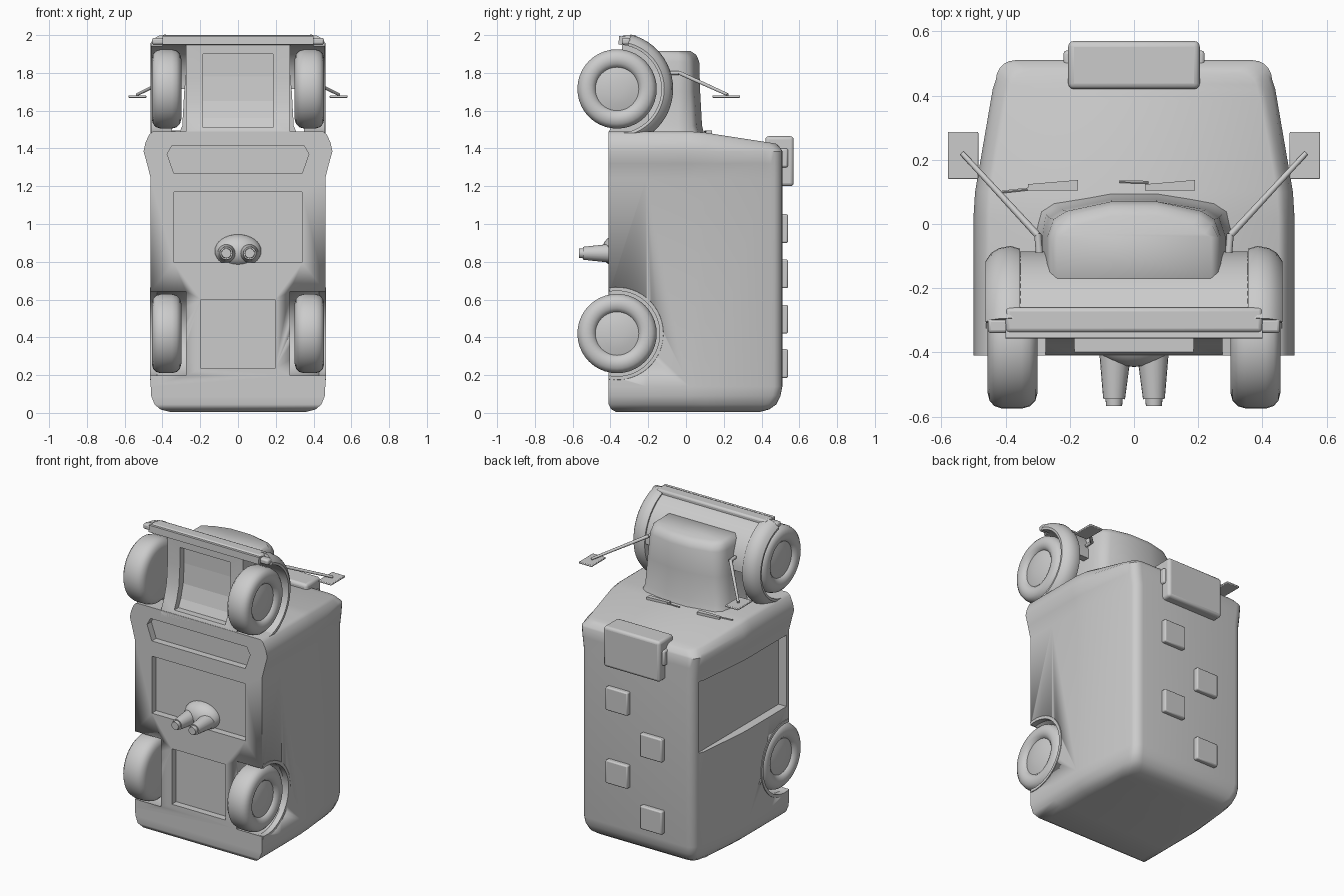
import bpy, bmesh, math
from mathutils import Vector

if "Cube" in bpy.data.objects:
    bpy.data.objects.remove(bpy.data.objects["Cube"])

grey = bpy.data.materials.new("plain_grey")
grey.diffuse_color = (0.6, 0.6, 0.6, 1)
grey.use_nodes = True
grey.node_tree.nodes["Principled BSDF"].inputs["Base Color"].default_value = grey.diffuse_color


def finish(name, bm, smooth=35, bevel=0, segs=2):
    bmesh.ops.remove_doubles(bm, verts=bm.verts, dist=1e-5)
    bmesh.ops.recalc_face_normals(bm, faces=bm.faces)
    me = bpy.data.meshes.new(name)
    bm.to_mesh(me)
    bm.free()
    ob = bpy.data.objects.new(name, me)
    bpy.context.collection.objects.link(ob)
    me.materials.append(grey)
    if bevel:
        m = ob.modifiers.new("bevel", 'BEVEL')
        m.width, m.segments, m.limit_method = bevel, segs, 'ANGLE'
    if smooth:
        bpy.ops.object.select_all(action='DESELECT')
        ob.select_set(True)
        bpy.context.view_layer.objects.active = ob
        bpy.ops.object.shade_smooth_by_angle(angle=math.radians(smooth))
    return ob


def loft(name, rings, **kw):
    """Skin closed rings; caps are strips between mirrored halves."""
    bm = bmesh.new()
    vs = [[bm.verts.new(p) for p in r] for r in rings]
    n = len(vs[0])
    for a, b in zip(vs, vs[1:]):
        for i in range(n):
            j = (i + 1) % n
            bm.faces.new((a[i], a[j], b[j], b[i]))
    for r in (vs[0], vs[-1]):
        for i in range(n // 2 - 1):
            bm.faces.new((r[i], r[i + 1], r[n - 2 - i], r[n - 1 - i]))
    return finish(name, bm, **kw)


def box(name, x0, x1, y0, y1, z0, z1, **kw):
    return loft(name, [[(x0, y0, z), (x0, y1, z), (x1, y1, z), (x1, y0, z)] for z in (z0, z1)], **kw)


def extrude_x(name, pts, x0, x1, **kw):
    bm = bmesh.new()
    f = bm.faces.new([bm.verts.new((x0, y, z)) for y, z in pts])
    r = bmesh.ops.extrude_face_region(bm, geom=[f])
    bmesh.ops.translate(bm, vec=(x1 - x0, 0, 0), verts=[v for v in r['geom'] if isinstance(v, bmesh.types.BMVert)])
    return finish(name, bm, **kw)


def lathe(name, sec, cy, cz, side=1, a0=0, a1=360, n=40, closed=False, **kw):
    """Turn an (r, x) section about a crosswise axis."""
    bm = bmesh.new()
    rows = []
    for k in range(n + 1):
        a = math.radians(a0 + (a1 - a0) * k / n)
        rows.append([bm.verts.new((side * x, cy + r * math.cos(a), cz + r * math.sin(a))) for r, x in sec])
    m = len(sec)
    for a, b in zip(rows, rows[1:]):
        for i in range(m if closed else m - 1):
            j = (i + 1) % m
            bm.faces.new((a[i], a[j], b[j], b[i]))
    if closed:
        bm.faces.new(rows[0])
        bm.faces.new(rows[-1])
    bmesh.ops.dissolve_degenerate(bm, dist=1e-6, edges=bm.edges)
    return finish(name, bm, **kw)


def rod(name, p, q, r0, r1, n=12):
    p, q = Vector(p), Vector(q)
    bm = bmesh.new()
    bmesh.ops.create_cone(bm, cap_ends=True, segments=n, radius1=r0, radius2=r1, depth=(q - p).length)
    bm.transform((q - p).to_track_quat('Z', 'Y').to_matrix().to_4x4())
    bmesh.ops.translate(bm, vec=(p + q) / 2, verts=bm.verts)
    return finish(name, bm)


def cut(target, cutter):
    m = target.modifiers.new("cut", 'BOOLEAN')
    m.operation, m.object, m.solver = 'DIFFERENCE', cutter, 'EXACT'
    cutter.hide_render = True
    cutter.hide_set(True)


# main body: sections stacked from tail to windscreen
def section(w, wt, y0, y1, z, slope=0.0):
    half = [(w, y0), (w, y0 + 0.2), (w, 0.02), (w * 0.99, 0.1)]
    half += [(wt + 0.02, y1 - 0.09)]
    for k in range(6):
        a = math.radians(90 * k / 5)
        half.append((wt - 0.05 + 0.06 * math.cos(a), y1 - 0.06 + 0.06 * math.sin(a)))
    pts = half + [(-x, y) for x, y in reversed(half)]
    return [(x, y, z - slope * max(0, (y - 0.06) / 0.44)) for x, y in pts]


body = loft("body", [
    section(0.36, 0.33, -0.37, 0.39, 0.005),
    section(0.41, 0.365, -0.395, 0.44, 0.018),
    section(0.442, 0.385, -0.41, 0.478, 0.045),
    section(0.46, 0.40, -0.41, 0.50, 0.09),
    section(0.462, 0.405, -0.41, 0.51, 0.14),
    section(0.462, 0.405, -0.41, 0.51, 1.24),
    section(0.482, 0.415, -0.41, 0.51, 1.32),
    section(0.50, 0.42, -0.41, 0.51, 1.385),
    section(0.49, 0.41, -0.41, 0.505, 1.43, 0.035),
    section(0.47, 0.39, -0.41, 0.49, 1.475, 0.062),
    section(0.45, 0.375, -0.41, 0.475, 1.49, 0.068)], smooth=40)

# underside recesses, side recess and rear wheel wells
cut(body, box("floor_recess_cutter", -0.34, 0.34, -0.5, -0.365, 0.795, 1.17, smooth=0))
cut(body, box("rear_recess_cutter", -0.195, 0.195, -0.5, -0.365, 0.235, 0.6, smooth=0))
cut(body, loft("front_recess_cutter", [[(-w, -0.5, z), (-w, -0.365, z), (w, -0.365, z), (w, -0.5, z)]
                                       for w, z in ((0.34, 1.27), (0.375, 1.37), (0.35, 1.415))], smooth=0))
cut(body, box("side_recess_cutter", -0.6, -0.405, -0.385, 0.455, 0.75, 1.22, smooth=0))
WY, RZ, FZ = -0.365, 0.42, 1.715
for s in (1, -1):
    cut(body, lathe("wheel_well_cutter", [(0, 0.275), (0.228, 0.275), (0.228, 0.6), (0, 0.6)], WY, RZ, s))

# nose pan between the front wheels, with a recessed panel
pan = [(-0.41, 1.44), (-0.41, 1.485), (-0.375, 1.56), (-0.35, 1.65), (-0.34, 1.78), (-0.34, 1.96)]
deck = [(WY + 0.28 * math.cos(a), FZ + 0.275 * math.sin(a)) for a in (math.radians(75 - 7.5 * k) for k in range(11))]
nose = extrude_x("nose", pan + deck + [(-0.085, 1.44)], -0.275, 0.275)
zs = [(-0.40, 1.51), (-0.375, 1.56), (-0.35, 1.65), (-0.34, 1.78), (-0.34, 1.9)]
cut(nose, extrude_x("nose_recess_cutter", [(-0.5, 1.51)] + [(y + 0.045, z) for y, z in zs] + [(-0.5, 1.9)],
                    -0.185, 0.185, smooth=0))
# curved front deck across the full width
lathe("front_deck", [(0.235, -0.4), (0.28, -0.4), (0.28, 0.4), (0.235, 0.4)], WY, FZ, 1, 0, 88, 16, True)

# raised engine cover
def cover(w, yb, yf, z):
    h = [(w, yb), (w, -0.04), (w - 0.02, yf - 0.055), (w - 0.06, yf - 0.03), (0.07, yf)]
    return [(x, y, z) for x, y in h + [(-x, y) for x, y in reversed(h)]]


loft("engine_cover", [cover(0.32, -0.2, 0.10, 1.46), cover(0.295, -0.2, 0.085, 1.52), cover(0.285, -0.2, 0.075, 1.7),
                      cover(0.27, -0.2, 0.07, 1.86), cover(0.262, -0.19, 0.055, 1.895),
                      cover(0.24, -0.17, 0.025, 1.915)], smooth=45)

# bumper with wrapped ends
box("bumper", -0.40, 0.40, -0.338, -0.26, 1.955, 2.0, bevel=0.012)
fender = [(0.235, 0.46), (0.25, 0.462), (0.275, 0.445), (0.29, 0.42), (0.297, 0.385), (0.288, 0.355), (0.235, 0.35)]
tyre = [(0, 0.30), (0.16, 0.30), (0.185, 0.307), (0.203, 0.325), (0.21, 0.35), (0.21, 0.41), (0.202, 0.435),
        (0.185, 0.45), (0.16, 0.456), (0.135, 0.452), (0.118, 0.438), (0.115, 0.432), (0.08, 0.441), (0.04, 0.446), (0, 0.447)]
for s in (1, -1):
    box("bumper_end", *sorted((s * 0.36, s * 0.455)), -0.34, -0.295, 1.95, 1.985, bevel=0.01)
    lathe("front_fender", fender, WY, FZ, s, -98, 76, 28, True, smooth=40)
    lathe("rear_arch_lip", [(0.226, 0.43), (0.226, 0.466), (0.245, 0.466), (0.25, 0.43)], WY, RZ, s, -100, 100, 28, True)
    lathe("front_wheel", tyre, WY, FZ, s)
    lathe("rear_wheel", tyre, WY, RZ, s)
    # mirror arm and plate
    rod("mirror_foot", (s * 0.295, -0.09, 1.80), (s * 0.30, -0.03, 1.80), 0.011, 0.011)
    rod("mirror_arm", (s * 0.30, -0.035, 1.80), (s * 0.535, 0.22, 1.685), 0.011, 0.008)
    box("mirror_plate", *sorted((s * 0.485, s * 0.58)), 0.14, 0.287, 1.668, 1.68, bevel=0.004)
    # tapered outlet pipe
    rod("outlet_pipe", (s * 0.058, -0.38, 0.845), (s * 0.062, -0.545, 0.845), 0.052, 0.034, 20)
    rod("outlet_tip", (s * 0.062, -0.54, 0.845), (s * 0.062, -0.567, 0.845), 0.027, 0.025, 20)

# rounded outlet housing
bm = bmesh.new()
bmesh.ops.create_uvsphere(bm, u_segments=28, v_segments=16, radius=1)
for v in bm.verts:
    v.co = Vector((v.co.x * 0.124, v.co.y * 0.085 - 0.36, v.co.z * 0.088 + 0.857))
finish("outlet_housing", bm)

# roof unit and staggered roof hatches
box("roof_unit", -0.205, 0.205, 0.42, 0.57, 1.2, 1.465, bevel=0.018, segs=3)
box("roof_unit_bracket", -0.22, 0.22, 0.48, 0.54, 1.3, 1.4, bevel=0.01)
for i, z in enumerate((0.185, 0.42, 0.66, 0.9)):
    x = 0.13 if i % 2 else -0.12
    box("roof_hatch", x - 0.08, x + 0.08, 0.5, 0.54, z, z + 0.152, bevel=0.008)

# wipers lying on the windscreen
for x in (-0.41, -0.045):
    rod("wiper_arm", (x, 0.10 if x < -0.2 else 0.132, 1.49), (x + 0.09, 0.11 if x < -0.2 else 0.13, 1.49), 0.005, 0.005, 6)
    y = 0.12
    loft("wiper_blade", [[(x + 0.08, y - 0.015, z), (x + 0.08, y + 0.004, z), (x + 0.235, y + 0.017, z),
                          (x + 0.235, y - 0.015, z)] for z in (1.475, 1.495)], smooth=0)
